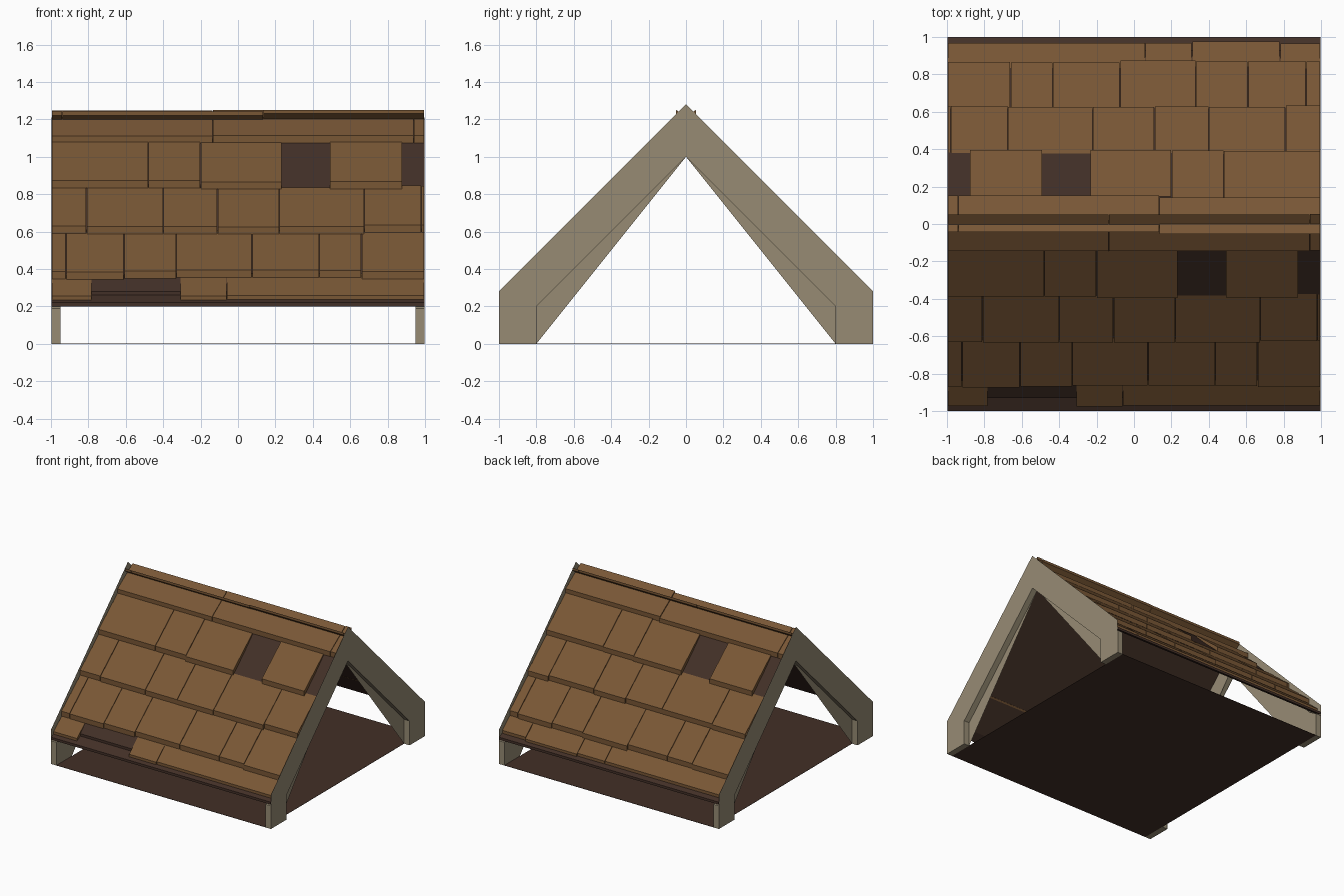
import bpy
import bmesh
import random

random.seed(4)

old = bpy.data.objects.get("Cube")
if old:
    bpy.data.objects.remove(old, do_unlink=True)


def material(name, rgb):
    mat = bpy.data.materials.new(name)
    mat.use_nodes = True
    color = (*rgb, 1)
    mat.diffuse_color = color
    mat.node_tree.nodes["Principled BSDF"].inputs["Base Color"].default_value = color
    return mat


WOOD = material("pale frame wood", (0.31, 0.26, 0.175))
SHINGLE = material("brown shingle", (0.19, 0.095, 0.036))
DECK = material("dark decking", (0.055, 0.029, 0.02))


def add_prism(bm, profile, x0, x1):
    """Extrude a (y, z) outline along x; equal ends give one flat face."""
    face = bm.faces.new([bm.verts.new((x0, y, z)) for y, z in profile])
    if x0 != x1:
        grown = bmesh.ops.extrude_face_region(bm, geom=[face], use_keep_orig=True)
        verts = [g for g in grown["geom"] if isinstance(g, bmesh.types.BMVert)]
        bmesh.ops.translate(bm, verts=verts, vec=(x1 - x0, 0, 0))


def finish(bm, name, mat):
    bmesh.ops.recalc_face_normals(bm, faces=bm.faces)
    mesh = bpy.data.meshes.new(name)
    bm.to_mesh(mesh)
    bm.free()
    mesh.materials.append(mat)
    obj = bpy.data.objects.new(name, mesh)
    bpy.context.collection.objects.link(obj)
    return obj


def prism(name, profile, x0, x1, mat):
    bm = bmesh.new()
    add_prism(bm, profile, x0, x1)
    return finish(bm, name, mat)


def mirrored(half):
    """Complete an outline whose first and last points lie on the ridge line."""
    return half + [(-y, z) for y, z in reversed(half[1:-1])]


def chevron(outer):
    """Outline running down the outer edge, round the foot and up the inside."""
    half = outer + [(1, 0), (0.8, 0), (0.8, 0.2), (0, 1)]
    inner = [(-y, z) for y, z in reversed(half[:-1])]
    return half + inner[:-1]


# Gable frames: solid legs and rafters, a bargeboard face, recessed braces
for side, end in ((1, "left"), (-1, "right")):
    prism(end + "_rafter_frame", chevron([(0, 1.18), (0.93, 0.23), (1, 0.19)]),
          side * 0.95, side * 0.998, WOOD)
    prism(end + "_bargeboard", chevron([(0, 1.28), (1, 0.28)]), side, side, WOOD)
    for way, face in ((-1, "front"), (1, "back")):
        prism(f"{end}_{face}_brace", [(0, 1), (way * 0.8, 0.2), (way * 0.8, 0)],
              side * 0.95, side * 0.95, WOOD)

# Floor
prism("floor", [(-1, 0), (1, 0), (1, 0.002), (-1, 0.002)], -0.95, 0.95, DECK)

# Roof deck with a flatter starter strip along each eave
prism("roof_deck", mirrored([(0, 1.21), (0.93, 0.28), (0.93, 0.26), (1, 0.22),
                             (1, 0.2), (0.93, 0.24), (0, 1.185)]),
      -0.996, 0.996, DECK)

# Shingle courses: eave y, eave z, run, slope, seams, missing tiles front/back
COURSES = [
    (-0.97, 0.26, 0.25, 0.85, [-0.78, -0.31, -0.06], ([1], [])),
    (-0.868, 0.39, 0.25, 0.84, [-0.92, -0.61, -0.33, 0.075, 0.435, 0.66], ([], [])),
    (-0.63, 0.63, 0.25, 0.84, [-0.81, -0.4, -0.11, 0.22, 0.675, 0.98], ([], [])),
    (-0.392, 0.87, 0.25, 0.84, [-0.48, -0.2, 0.235, 0.49, 0.88], ([3, 5], [3, 5])),
    (-0.146, 1.11, 0.195, 0.7, [-0.135, 0.94], ([], [])),
]
GAP = 0.002
EDGE = 0.996

for turn, face in ((1, "front"), (-1, "back")):
    for number, (y, z, run, slope, seams, missing) in enumerate(COURSES, 1):
        skip = missing[0 if turn == 1 else 1]
        stops = [-EDGE] + seams + [EDGE]
        bm = bmesh.new()
        for i, (a, b) in enumerate(zip(stops, stops[1:])):
            if i in skip:
                continue
            slip = random.uniform(-0.006, 0.006)
            y0, z0 = y + slip, z + slip
            y1, z1 = y0 + run, z0 + run * slope
            tile = [(y0, z0), (y1, z1), (y1, z1 - 0.02), (y0, z0 - 0.04)]
            add_prism(bm, [(turn * p, q) for p, q in tile],
                      turn * (a + GAP), turn * (b - GAP))
        finish(bm, f"{face}_shingle_course_{number}", SHINGLE)
